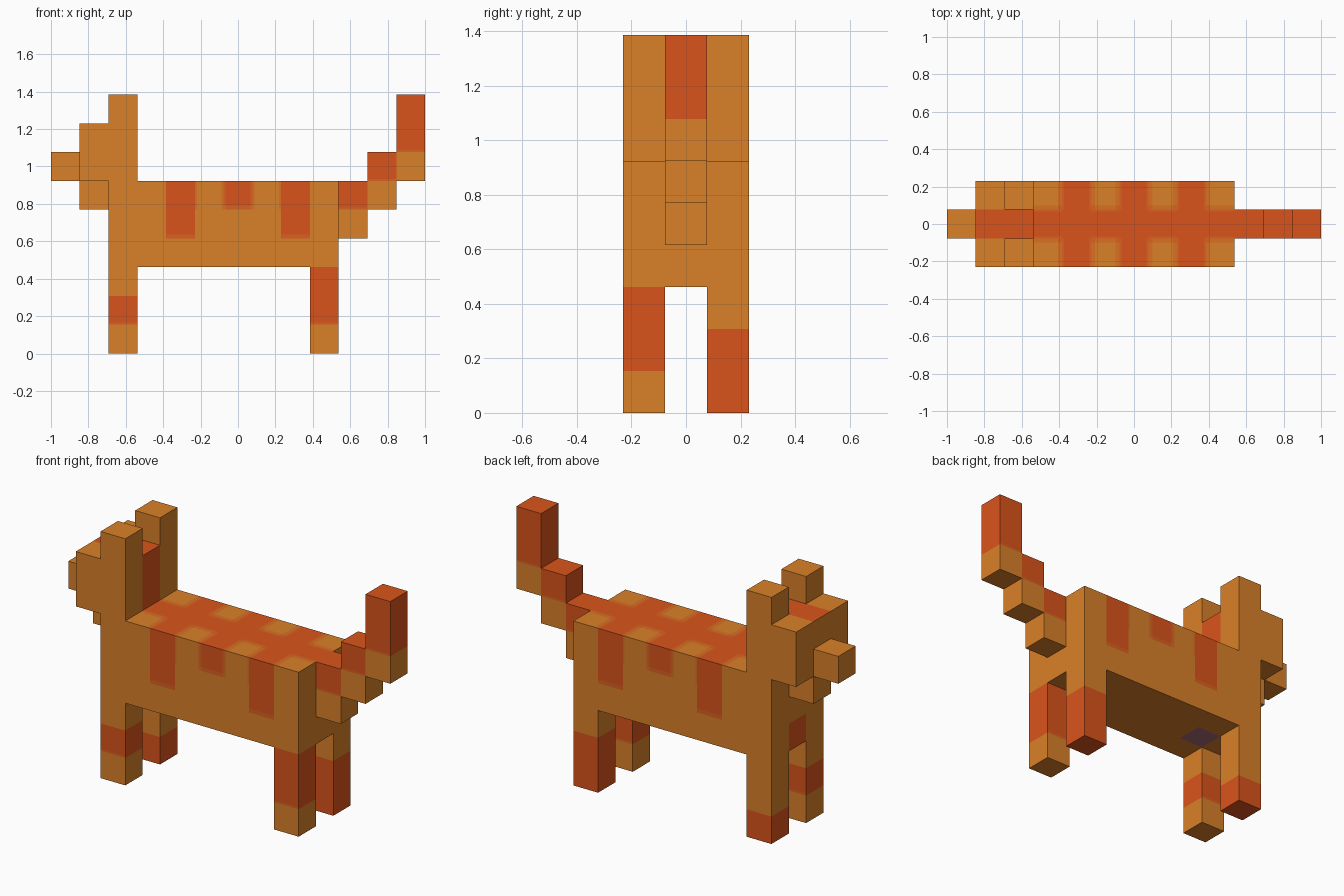
import bpy, bmesh, math
from mathutils import Vector

if "Cube" in bpy.data.objects:
    bpy.data.objects.remove(bpy.data.objects["Cube"], do_unlink=True)

U = 2 / 13                          # one block
ORIGIN = Vector((-1, -1.5 * U, 0))  # corner of block (0, 0, 0)
WIDE, THIN = 0.14, 0.07             # widths of the soft colour borders, in blocks
BROWN, RED, RED_BLEND, BROWN_BLEND, MAUVE = range(5)


def linear(c):
    c /= 255
    return c / 12.92 if c <= 0.04045 else ((c + 0.055) / 1.055) ** 2.4


def material(name, rgb):
    col = (*[linear(c) for c in rgb], 1)
    mat = bpy.data.materials.new(name)
    mat.use_nodes = True
    mat.diffuse_color = col
    bsdf = mat.node_tree.nodes["Principled BSDF"]
    bsdf.inputs["Base Color"].default_value = col
    bsdf.inputs["Roughness"].default_value = 0.9
    return mat


MATS = [material("fur brown", (218, 129, 41)), material("fur red", (218, 84, 27)),
        material("fur red blend", (217, 97, 32)), material("fur brown blend", (218, 112, 36)),
        material("belly mauve", (165, 107, 115))]


def block(name, lo, hi, paint=None):
    """Box between two block corners, cut along the blocks and painted by rule."""
    bm = bmesh.new()
    bmesh.ops.create_cube(bm, size=1)
    lo, hi = Vector(lo), Vector(hi)
    for v in bm.verts:
        v.co = Vector([lo[a] + (v.co[a] + 0.5) * (hi[a] - lo[a]) for a in range(3)])
    if paint:
        for a in range(3):
            normal = Vector([float(a == b) for b in range(3)])
            for n in range(int(lo[a]), int(hi[a]) + 1):
                for cut in (n - WIDE, n - THIN, n, n + THIN, n + WIDE):
                    if lo[a] < cut < hi[a]:
                        bmesh.ops.bisect_plane(bm, geom=bm.verts[:] + bm.edges[:] + bm.faces[:],
                                               dist=1e-5, plane_co=normal * cut, plane_no=normal)
        bm.normal_update()
        for f in bm.faces:
            n = Vector([round(c) for c in f.normal])
            f.material_index = paint(f.calc_center_median() - n * 0.5, n)
    for v in bm.verts:
        v.co = v.co * U + ORIGIN
    mesh = bpy.data.meshes.new(name)
    bm.to_mesh(mesh)
    bm.free()
    for m in MATS:
        mesh.materials.append(m)
    bpy.context.collection.objects.link(bpy.data.objects.new(name, mesh))


def differs(is_red, u, v, width):
    """For each of two axes: does the colour change within this width of the point?"""
    here = is_red(math.floor(u), math.floor(v))
    across = any(is_red(math.floor(u + s), math.floor(v)) != here for s in (-width, width))
    along = any(is_red(math.floor(u), math.floor(v + s)) != here for s in (-width, width))
    return across, along


# Body: red spine, three stripes down each flank, a chest patch and a belly spot
STRIPES = {4: 2, 6: 1, 8: 2}


def back_red(i, j):
    return j == 1 or i in STRIPES


def flank_red(i, k):
    return k >= 6 - STRIPES.get(i, 0)


def paint_body(p, n):
    i, j, k = (math.floor(c) for c in p)
    if n.z > 0:                                     # rounded brown patches on the back
        if back_red(i, j):
            return RED_BLEND if any(differs(back_red, p.x, p.y, THIN)) else RED
        return (BROWN, BROWN_BLEND, RED_BLEND)[sum(differs(back_red, p.x, p.y, WIDE))]
    if n.z < 0:
        return MAUVE if (i, j) == (3, 1) else BROWN
    if n.x != 0:
        return RED if n.x < 0 and j == 1 and k == 3 else BROWN
    side = differs(flank_red, p.x, p.z, THIN)[0] and 5 <= i <= 7 and k == 5
    low = differs(flank_red, p.x, p.z, WIDE)[1]
    if flank_red(i, k):                             # stripes with soft lower ends
        return (RED, RED_BLEND, BROWN_BLEND)[side + low]
    return BROWN_BLEND if side else BROWN


block("body", (2, 0, 3), (10, 3, 6), paint_body)

# Head: red stripe over the crown and down the back
block("head", (1, 0, 6), (3, 3, 8),
      lambda p, n: RED if 1 < p.y < 2 and (n.z > 0 or n.x > 0) else BROWN)
block("snout", (0, 1, 6), (1, 2, 7))
block("jaw", (1, 1, 5), (2, 2, 6))
for side, j in (("right", 0), ("left", 2)):
    block("ear_" + side, (2, j, 8), (3, j + 1, 9))


def banded(low, high):
    """Red between two heights, with a soft lower end on the flanks."""
    def paint(p, n):
        if not low < p.z < high:
            return BROWN
        return RED_BLEND if n.y != 0 and 0 < low and p.z < low + THIN else RED
    return paint


# Legs: each with its own red band, counted in blocks from the ground
LEGS = [("front_leg_right", 2, 0, 1, 2), ("front_leg_left", 2, 2, 0, 1),
        ("hind_leg_right", 9, 0, 1, 3), ("hind_leg_left", 9, 2, 0, 2)]
for name, i, j, low, high in LEGS:
    block(name, (i, j, 0), (i + 1, j + 1, 3), banded(low, high))

# Tail: rising steps, brown below and red above
for name, i, bottom, top in (("tail_base", 10, 4, 6), ("tail_middle", 11, 5, 7), ("tail_tip", 12, 6, 9)):
    block(name, (i, 1, bottom), (i + 1, 2, top), banded(bottom + 1, top))
